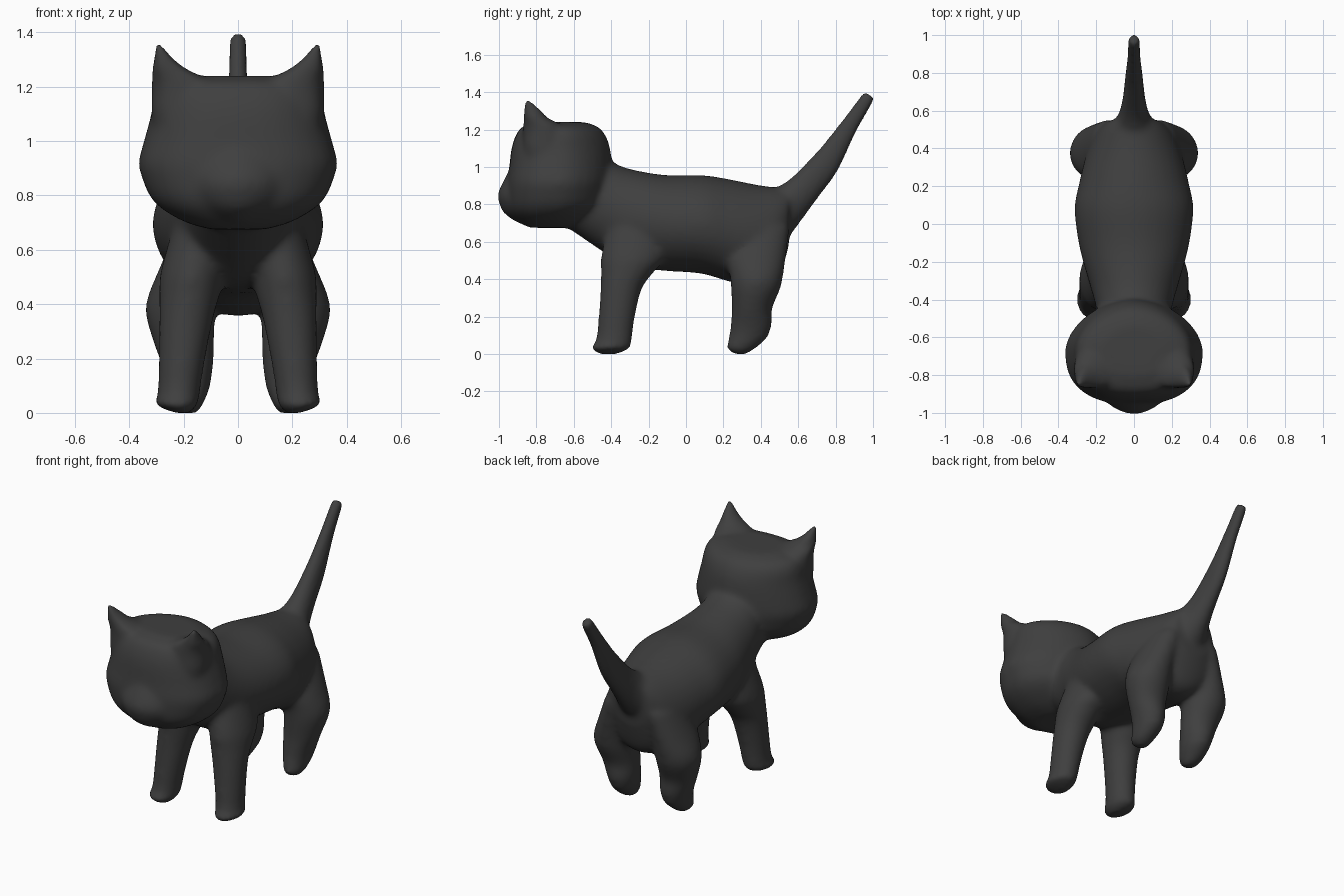
import bpy, bmesh, math

if "Cube" in bpy.data.objects:
    bpy.data.objects.remove(bpy.data.objects["Cube"])

SIDES = 32
STEPS = 4


def smooth_rings(rings):
    """Catmull-Rom in-between rings, so profiles curve softly."""
    out = []
    for i in range(len(rings) - 1):
        p0, p1, p2 = rings[max(i - 1, 0)], rings[i], rings[i + 1]
        p3 = rings[min(i + 2, len(rings) - 1)]
        for s in range(STEPS):
            t = s / STEPS
            out.append([b + .5 * t * (c - a + t * (2 * a - 5 * b + 4 * c - d + t * (3 * (b - c) + d - a)))
                        for a, b, c, d in zip(p0, p1, p2, p3)])
    return out + [rings[-1]]


def power(v, n):
    return math.copysign(abs(v) ** (2 / n), v)


def loft(bm, rings, first=2, last=2):
    """Skin rings: (y, z) of both ends, x centre, half width.
    first and last set how square each half of the section is."""
    loops = []
    for ay, az, by, bz, x, w in smooth_rings(rings):
        loop = []
        for i in range(SIDES):
            t = 2 * math.pi * i / SIDES
            n = first if math.cos(t) > 0 else last
            k = .5 - .5 * power(math.cos(t), n)
            loop.append(bm.verts.new((x + w * power(math.sin(t), n),
                                      ay + (by - ay) * k, az + (bz - az) * k)))
        loops.append(loop)
    faces = [bm.faces.new(loops[0]), bm.faces.new(loops[-1])]
    for p, q in zip(loops, loops[1:]):
        for i in range(SIDES):
            j = (i + 1) % SIDES
            faces.append(bm.faces.new((p[i], p[j], q[j], q[i])))
    bmesh.ops.recalc_face_normals(bm, faces=faces)


def level_rings(rows, side=1):
    """Rows of z, front y, back y, inner x, outer x."""
    return [(f, z, b, z, side * (i + o) / 2, (o - i) / 2) for z, f, b, i, o in rows]


bm = bmesh.new()

# Torso and neck: y, top z, bottom z, half width
torso = [(-.64, 1.03, .68, .17), (-.45, 1.045, .55, .20), (-.32, .995, .47, .235),
         (-.12, .958, .445, .29), (.08, .957, .43, .315), (.22, .937, .39, .29),
         (.38, .905, .355, .25), (.49, .89, .40, .20), (.55, .88, .58, .13)]
loft(bm, [(y, t, y, b, 0, w) for y, t, b, w in torso])

# Head and muzzle: z, front y, back y, half width
head = [(.675, -.84, -.60, .10), (.70, -.88, -.55, .19), (.75, -.93, -.47, .28),
        (.80, -.95, -.42, .327), (.86, -.955, -.405, .352), (.92, -.955, -.395, .367),
        (1.0, -.945, -.395, .347), (1.1, -.933, -.405, .32), (1.17, -.91, -.43, .307),
        (1.215, -.875, -.47, .27), (1.24, -.80, -.54, .17)]
loft(bm, level_rings([(z, f, b, -w, w) for z, f, b, w in head]), 2.45, 1.8)
muzzle = [(.70, -.90, -.70, .08), (.75, -.972, -.70, .14), (.80, -.998, -.70, .18),
          (.85, -1.008, -.70, .19), (.91, -.985, -.70, .19), (1.0, -.935, -.70, .16)]
loft(bm, level_rings([(z, f, b, -w, w) for z, f, b, w in muzzle]), 1.8)

# Tail, tapering up and back
loft(bm, [(.42, .86, .50, .56, 0, .13), (.50, .90, .57, .65, 0, .105), (.57, .95, .63, .73, 0, .075),
          (.65, 1.03, .71, .84, 0, .058), (.75, 1.14, .81, .98, 0, .046),
          (.86, 1.28, .91, 1.19, 0, .034), (.94, 1.385, .995, 1.34, 0, .03),
          (.965, 1.397, 1.003, 1.37, 0, .02)])

# Legs and ears, mirrored
front_leg = [(0, -.46, -.37, .18, .23), (.03, -.505, -.305, .15, .30), (.08, -.48, -.29, .14, .295),
             (.2, -.468, -.272, .12, .292), (.35, -.457, -.235, .09, .29), (.44, -.455, -.17, .065, .29),
             (.52, -.455, -.11, .05, .285), (.68, -.42, -.10, .03, .24)]
rear_leg = [(0, .26, .32, .15, .21), (.03, .22, .37, .13, .24), (.09, .23, .435, .105, .255),
            (.16, .238, .46, .092, .275), (.24, .245, .46, .088, .305), (.35, .24, .505, .085, .338),
            (.42, .235, .52, .08, .335), (.52, .22, .535, .07, .295), (.68, .27, .555, .04, .225)]
ear = [(1.0, -.84, -.68, .16, .30), (1.1, -.868, -.64, .12, .318), (1.18, -.872, -.63, .08, .318),
       (1.225, -.87, -.665, .105, .318), (1.26, -.867, -.735, .18, .315),
       (1.3, -.865, -.775, .235, .309), (1.36, -.858, -.84, .288, .30)]
for side in (-1, 1):
    loft(bm, level_rings(front_leg, side))
    loft(bm, level_rings(rear_leg, side))
    loft(bm, level_rings(ear, side), 2.4, 1.8)

mesh = bpy.data.meshes.new("cat_body")
bm.to_mesh(mesh)
bm.free()
cat = bpy.data.objects.new("cat_body", mesh)
bpy.context.collection.objects.link(cat)
bpy.context.view_layer.objects.active = cat
cat.select_set(True)

# Fuse all parts into one skin
fuse = cat.modifiers.new("fuse", 'REMESH')
fuse.mode = 'VOXEL'
fuse.voxel_size = .013
bpy.ops.object.modifier_apply(modifier="fuse")

# Blend the joints, keeping ear tips and tail crisp
group = cat.vertex_groups.new(name="soften")
for v in cat.data.vertices:
    x, y, z = v.co
    weight = max(.15, min(1, 1 - (y - .6) * 5))
    if y < -.6:
        weight = max(.1, min(1, (1.28 - z) * 10))
    if z < .1:
        weight = .4
    group.add([v.index], weight, 'REPLACE')
soften = cat.modifiers.new("soften", 'SMOOTH')
soften.factor = .5
soften.iterations = 24
soften.vertex_group = "soften"
bpy.ops.object.modifier_apply(modifier="soften")

# Stand on the ground
low = min(v.co.z for v in cat.data.vertices)
for v in cat.data.vertices:
    v.co.z -= low

fur = bpy.data.materials.new("charcoal_fur")
fur.diffuse_color = (.05, .05, .05, 1)
fur.use_nodes = True
fur.node_tree.nodes["Principled BSDF"].inputs["Base Color"].default_value = fur.diffuse_color
cat.data.materials.clear()
cat.data.materials.append(fur)
bpy.ops.object.shade_smooth_by_angle(angle=math.radians(60))
